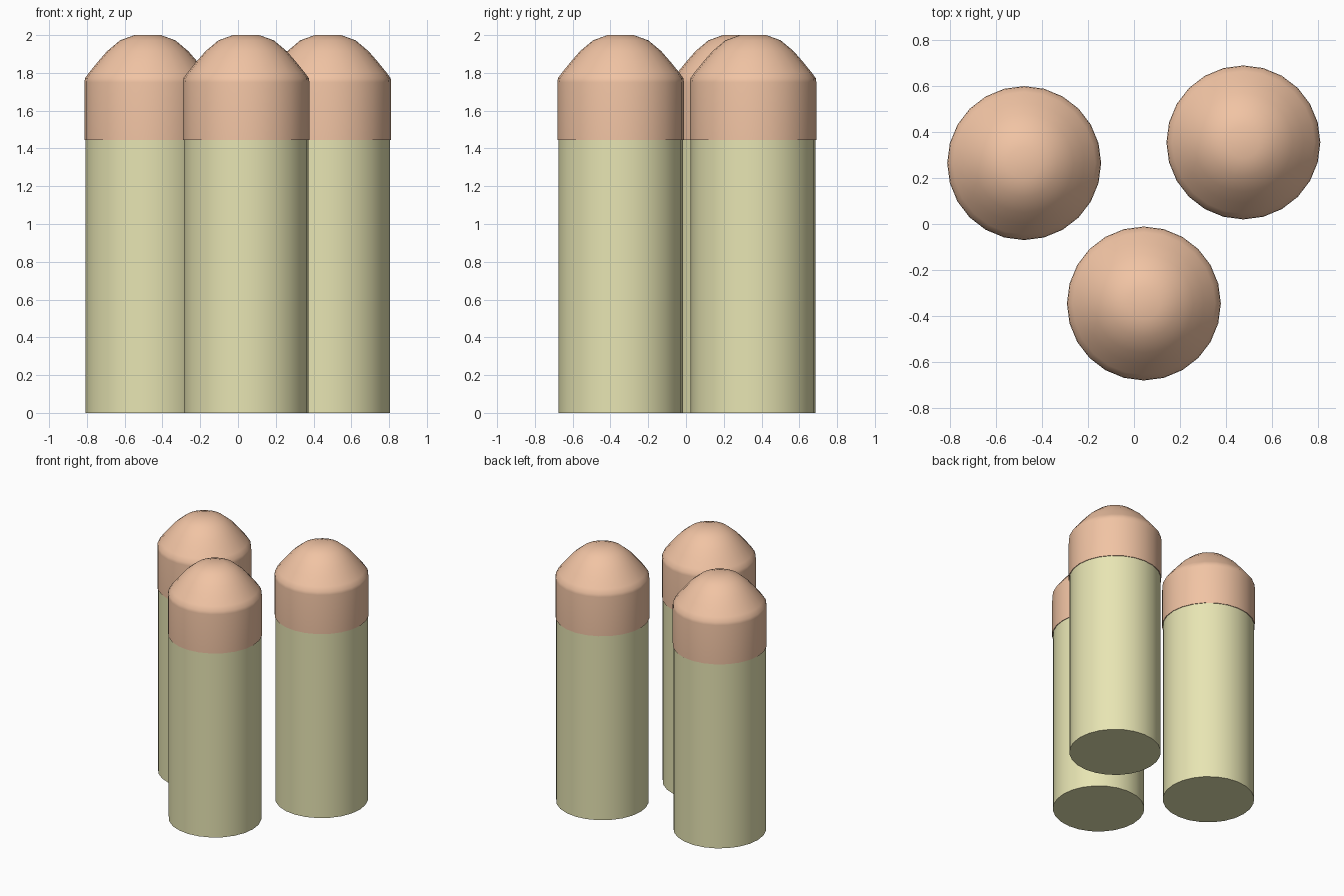
import bpy, bmesh, math

if "Cube" in bpy.data.objects:
    bpy.data.objects.remove(bpy.data.objects["Cube"])

SIDES = 24
CENTRES = [(-0.478, 0.265), (0.476, 0.355), (0.043, -0.346)]


def material(name, colour):
    m = bpy.data.materials.new(name)
    m.diffuse_color = colour
    m.use_nodes = True
    m.node_tree.nodes["Principled BSDF"].inputs["Base Color"].default_value = m.diffuse_color
    return m


def lathe(name, profile, centre, mat):
    """Revolve (radius, z) points, closing both ends with flat discs."""
    bm = bmesh.new()
    rings = [[bm.verts.new((r * math.cos(a), r * math.sin(a), z))
              for a in (2 * math.pi * i / SIDES for i in range(SIDES))]
             for r, z in profile]
    for low, high in zip(rings, rings[1:]):
        for i in range(SIDES):
            j = (i + 1) % SIDES
            bm.faces.new((low[i], low[j], high[j], high[i]))
    bm.faces.new(rings[0][::-1])
    bm.faces.new(rings[-1])
    mesh = bpy.data.meshes.new(name)
    bm.to_mesh(mesh)
    bm.free()
    obj = bpy.data.objects.new(name, mesh)
    bpy.context.collection.objects.link(obj)
    obj.location = (*centre, 0)
    mesh.materials.append(mat)
    bpy.ops.object.select_all(action='DESELECT')
    obj.select_set(True)
    bpy.context.view_layer.objects.active = obj
    bpy.ops.object.shade_smooth_by_angle(angle=math.radians(50))
    return obj


shaft_mat = material("olive_yellow", (0.80, 0.78, 0.45, 1))
cap_mat = material("copper_orange", (0.88, 0.55, 0.37, 1))

# Straight shaft and domed cap with a short cylindrical skirt
shaft = [(0.33, 0), (0.33, 1.445)]
cap = [(0.335, 1.444), (0.335, 1.75), (0.332, 1.772), (0.31, 1.802),
       (0.262, 1.861), (0.215, 1.915), (0.147, 1.972), (0.07, 2.0)]

for n, c in enumerate(CENTRES, 1):
    lathe(f"shaft_{n}", shaft, c, shaft_mat)
    lathe(f"cap_{n}", cap, c, cap_mat)
